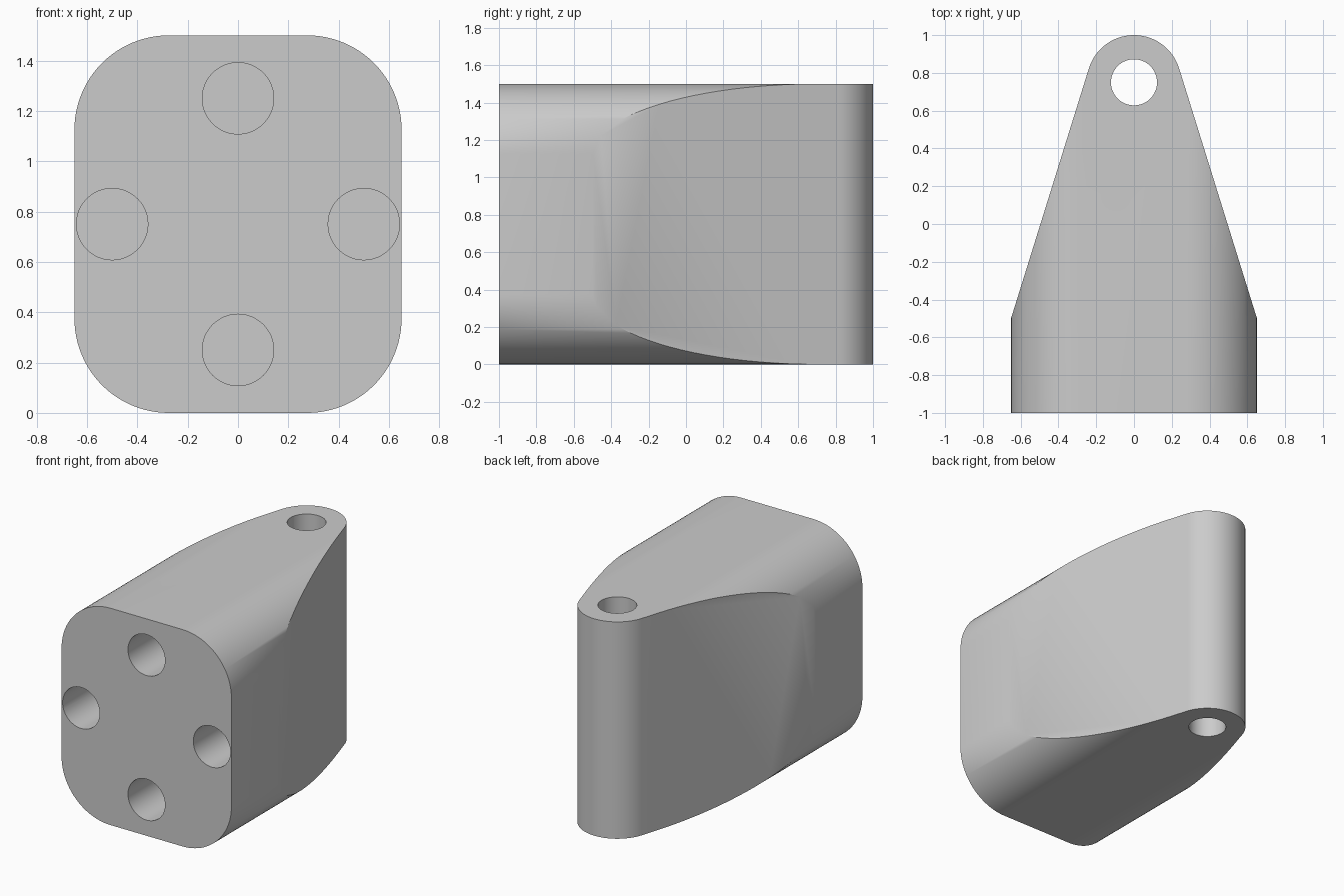
import bpy, bmesh
from math import pi, sin, cos, atan2, acos, hypot, radians
from mathutils import Vector

cube = bpy.data.objects.get("Cube")
if cube:
    bpy.data.objects.remove(cube, do_unlink=True)

grey = bpy.data.materials.new("plain_grey")
grey.use_nodes = True
grey.diffuse_color = (0.6, 0.6, 0.6, 1)
grey.node_tree.nodes["Principled BSDF"].inputs["Base Color"].default_value = (0.6, 0.6, 0.6, 1)


def arc(cx, cy, r, start, end, steps):
    angles = [start + (end - start) * i / steps for i in range(steps + 1)]
    return [(cx + r * cos(a), cy + r * sin(a)) for a in angles]


def prism(name, outline, to_3d, low, high):
    """Extrude a 2D outline between two depths."""
    bm = bmesh.new()
    face = bm.faces.new([bm.verts.new(to_3d(u, v, low)) for u, v in outline])
    swept = bmesh.ops.extrude_face_region(bm, geom=[face])["geom"]
    offset = Vector(to_3d(0, 0, high)) - Vector(to_3d(0, 0, low))
    bmesh.ops.translate(bm, vec=offset,
                        verts=[g for g in swept if isinstance(g, bmesh.types.BMVert)])
    bmesh.ops.recalc_face_normals(bm, faces=bm.faces)
    mesh = bpy.data.meshes.new(name)
    bm.to_mesh(mesh)
    bm.free()
    mesh.materials.append(grey)
    obj = bpy.data.objects.new(name, mesh)
    bpy.context.collection.objects.link(obj)
    return obj


def combine(target, tool, operation):
    """Apply a boolean and discard the tool."""
    tool.hide_render = True
    mod = target.modifiers.new(operation.title(), "BOOLEAN")
    mod.operation, mod.object, mod.solver = operation, tool, "EXACT"
    bpy.context.view_layer.objects.active = target
    bpy.ops.object.modifier_apply(modifier=mod.name)
    bpy.data.objects.remove(tool, do_unlink=True)


def along_y(u, v, d):
    return (u, d, v)


def along_z(u, v, d):
    return (u, v, d)


half_w, height, corner = 0.65, 1.5, 0.375
pin_y, nose_r, shoulder_y = 0.75, 0.25, -0.5

# Rounded rectangular block running front to back
outline = []
for i, (sx, top) in enumerate([(1, 1), (-1, 1), (-1, 0), (1, 0)]):
    cz = height - corner if top else corner
    outline += arc(sx * (half_w - corner), cz, corner, i * pi / 2, (i + 1) * pi / 2, 24)
body = prism("tapered_block", outline, along_y, -1, 1.1)

# Plan shape: straight base, tapering tangentially into a round nose
dy = shoulder_y - pin_y
tangent = atan2(dy, half_w) + acos(nose_r / hypot(half_w, dy))
plan = [(-half_w - 0.001, -1.1), (half_w + 0.001, -1.1), (half_w + 0.001, shoulder_y)]
plan += arc(0, pin_y, nose_r, tangent, pi - tangent, 40)
plan += [(-half_w - 0.001, shoulder_y)]
combine(body, prism("plan_cutter", plan, along_z, -0.1, height + 0.1), "INTERSECT")

# Vertical pin hole through the nose
circle = arc(0, pin_y, 0.122, 0, 2 * pi, 48)[:-1]
combine(body, prism("pin_hole", circle, along_z, -0.2, height + 0.2), "DIFFERENCE")

# Four blind holes in the front face
for x, z in [(0.5, 0.75), (-0.5, 0.75), (0, 0.25), (0, 1.25)]:
    circle = arc(x, z, 0.142, 0, 2 * pi, 48)[:-1]
    combine(body, prism("front_hole", circle, along_y, -1.2, -0.6), "DIFFERENCE")

bpy.ops.object.select_all(action="DESELECT")
body.select_set(True)
bpy.context.view_layer.objects.active = body
bpy.ops.object.shade_smooth_by_angle(angle=radians(35))
